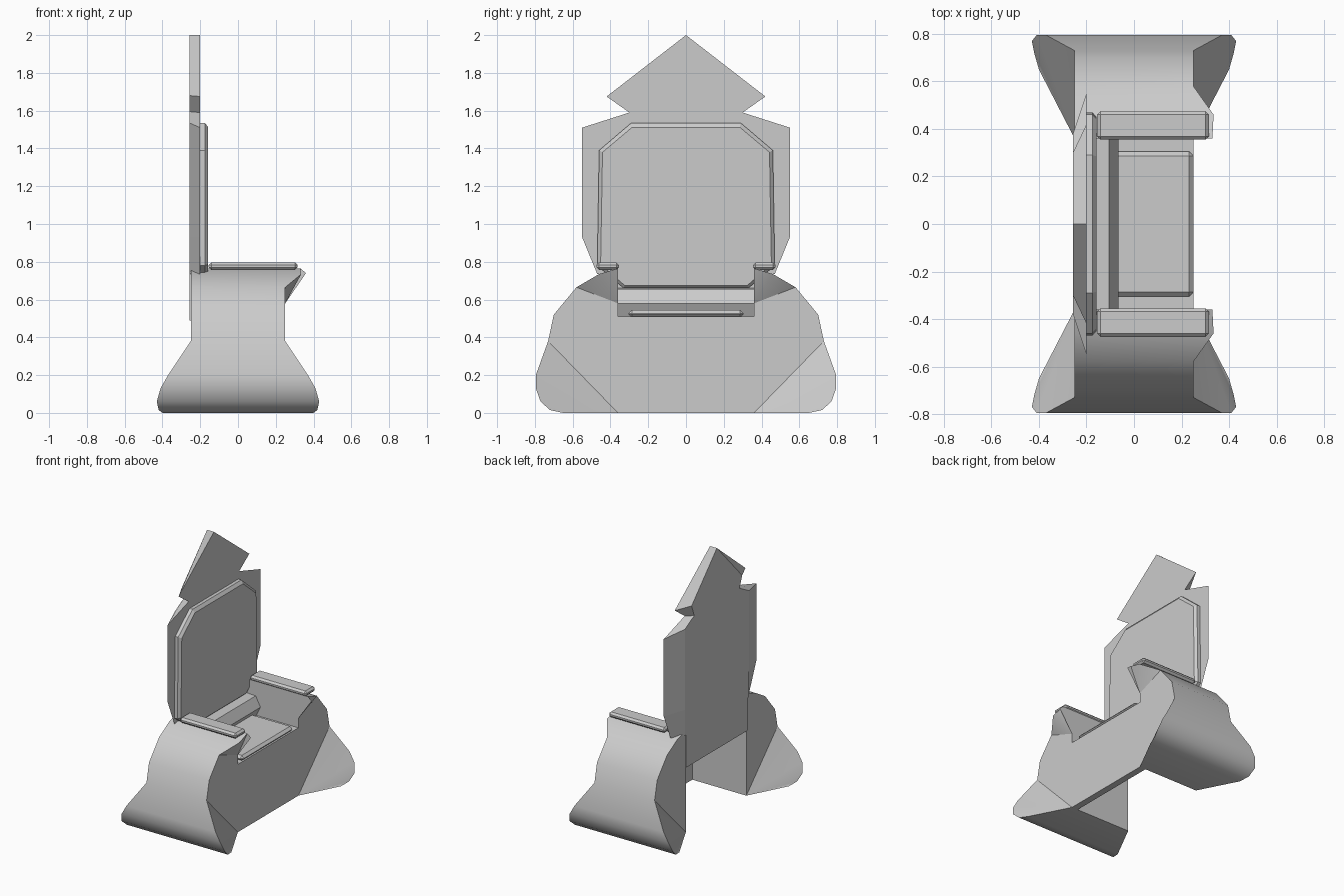
import bpy, bmesh, math

if "Cube" in bpy.data.objects:
    bpy.data.objects.remove(bpy.data.objects["Cube"])


def make(name, verts, faces, bevel=0.0, smooth=False):
    """Mesh object from points and faces, with clean outward normals."""
    bm = bmesh.new()
    vs = [bm.verts.new(v) for v in verts]
    for f in faces:
        bm.faces.new([vs[i] for i in f])
    bmesh.ops.recalc_face_normals(bm, faces=bm.faces)
    me = bpy.data.meshes.new(name)
    bm.to_mesh(me)
    bm.free()
    ob = bpy.data.objects.new(name, me)
    bpy.context.collection.objects.link(ob)
    if bevel:
        mod = ob.modifiers.new("chamfer", 'BEVEL')
        mod.width = bevel
        mod.segments = 1
        mod.limit_method = 'ANGLE'
        mod.angle_limit = math.radians(60)
    if smooth:
        bpy.ops.object.select_all(action='DESELECT')
        ob.select_set(True)
        bpy.context.view_layer.objects.active = ob
        bpy.ops.object.shade_smooth_by_angle(angle=math.radians(30))
    return ob


def loft(name, a, b, **kw):
    """Bridge two matching closed outlines and cap both ends."""
    n = len(a)
    faces = [(i, (i + 1) % n, n + (i + 1) % n, n + i) for i in range(n)]
    faces += [tuple(range(n)), tuple(range(n, 2 * n))]
    return make(name, a + b, faces, **kw)


def box(name, x, y, z, bevel=0.0):
    ring = [(x[0], y[0]), (x[1], y[0]), (x[1], y[1]), (x[0], y[1])]
    return loft(name, [(*p, z[0]) for p in ring], [(*p, z[1]) for p in ring], bevel=bevel)


def mirrored(half):
    """Mirror a (y, z) half outline, listed from the top to the bottom."""
    return half + [(-y, z) for y, z in reversed(half) if y > 0]


# Flared side bodies: y, z, front x, back x around the cross-section
section = [
    (.36, 0, .25, -.25), (.65, 0, .40, -.40), (.72, .015, .42, -.42),
    (.77, .06, .43, -.43), (.795, .13, .41, -.41), (.795, .20, .37, -.37),
    (.73, .38, .25, -.25), (.70, .52, .25, -.25), (.58, .665, .25, -.25),
    (.46, .735, .335, -.25), (.36, .765, .33, -.25), (.36, .74, .36, -.25),
    (.36, .66, .30, -.25), (.36, .58, .25, -.25),
]
n = len(section)
body_faces = [(i, (i + 1) % n, n + (i + 1) % n, n + i) for i in range(n)]
for o in (0, n):
    body_faces += [(o, o + i, o + i + 1) for i in range(1, 6)]
    body_faces.append((o, o + 6, o + 7, o + 8, o + 13))
    body_faces += [(o + 13, o + i, o + i + 1) for i in range(8, 12)]
for side, s in (("left", -1), ("right", 1)):
    pts = [(f, s * y, z) for y, z, f, b in section]
    pts += [(b, s * y, z) for y, z, f, b in section]
    make(side + "_side_body", pts, body_faces, smooth=True)
    # Armrest pad
    box(side + "_armrest_pad", (-.155, .315), sorted((s * .355, s * .475)),
        (.757, .797), bevel=.014)

# Backrest with pointed crown; the rear outline is narrower than the front
front = [(0, 2), (.42, 1.675), (.30, 1.59), (.55, 1.51), (.55, .93),
         (.47, .735), (.365, .735), (.365, .49)]
rear = [(0, 2), (.30, 1.68), (.27, 1.595), (.38, 1.535), (.38, .93),
        (.38, .735), (.365, .735), (.365, .49)]
loft("backrest", [(-.2, y, z) for y, z in mirrored(front)],
     [(-.257, y, z) for y, z in mirrored(rear)])

# Padded panel on the backrest, chamfered towards the front
pad = [(.29, 1.535), (.46, 1.39), (.47, .78), (.33, .66)]
pad_face = [(.285, 1.512), (.442, 1.38), (.452, .787), (.325, .675)]
make_pad = mirrored(pad)
m = len(make_pad)
rings = [[(-.2, *p) for p in make_pad], [(-.175, *p) for p in make_pad],
         [(-.158, *p) for p in mirrored(pad_face)]]
pad_faces = [(r * m + i, r * m + (i + 1) % m, (r + 1) * m + (i + 1) % m, (r + 1) * m + i)
             for r in range(2) for i in range(m)]
pad_faces += [tuple(range(m)), tuple(range(2 * m, 3 * m))]
make("backrest_cushion", sum(rings, []), pad_faces)

# Seat slab, front panel and seat cushion
box("seat", (-.2, .25), (-.36, .36), (.46, .51))
box("front_panel", (.2, .25), (-.36, .36), (0, .46))
box("seat_cushion", (-.15, .25), (-.305, .305), (.505, .545), bevel=.018)

# Lumbar bar where the seat meets the back
bar = [(-.2, .66), (-.105, .655), (-.065, .58), (-.1, .51), (-.2, .51)]
loft("lumbar_bar", [(x, -.36, z) for x, z in bar], [(x, .36, z) for x, z in bar])
